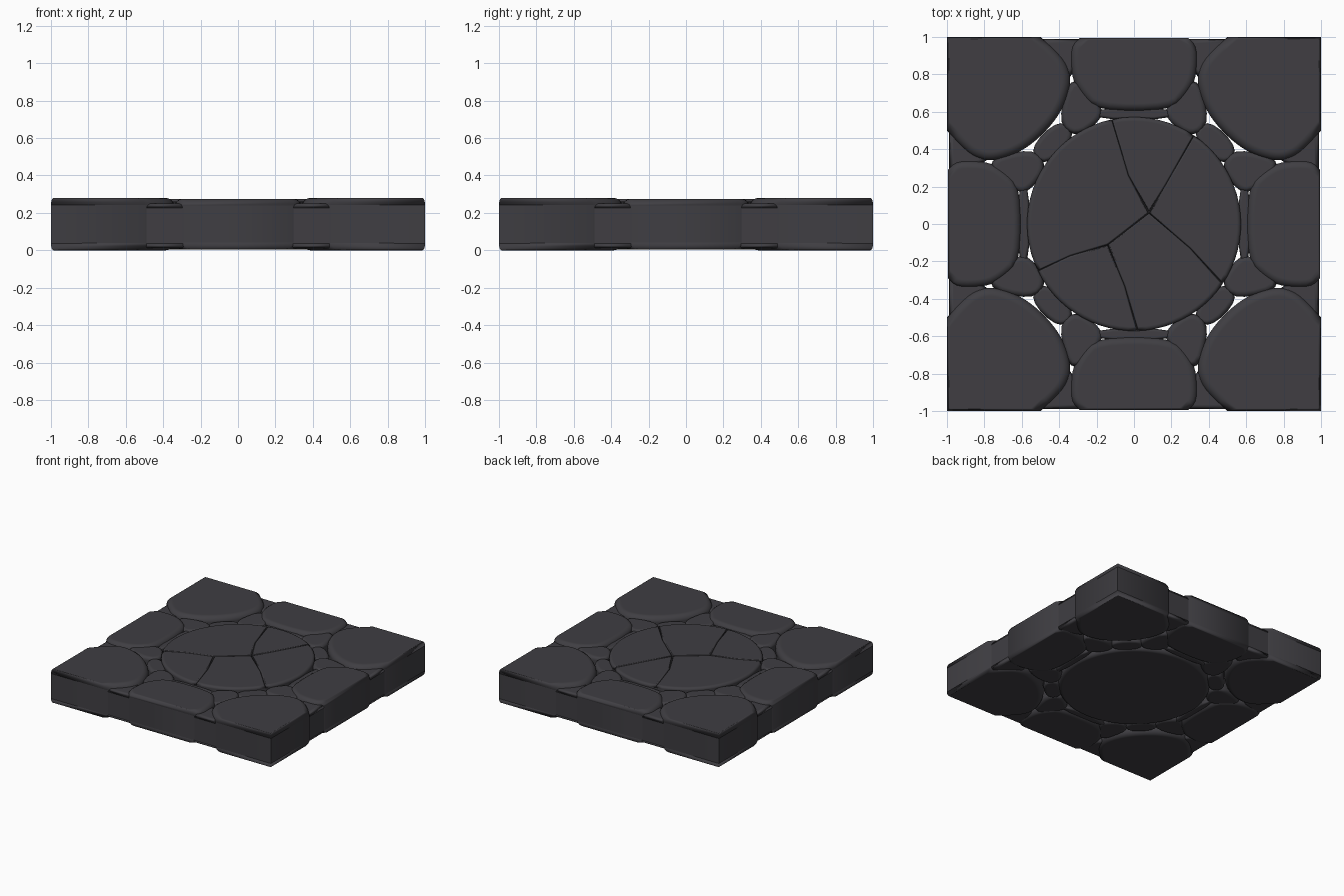
import bpy, bmesh, math
from mathutils import Vector

if "Cube" in bpy.data.objects:
    bpy.data.objects.remove(bpy.data.objects["Cube"])

stone_mat = bpy.data.materials.new("dark slate")
stone_mat.diffuse_color = (0.050, 0.048, 0.055, 1)
stone_mat.use_nodes = True
stone_mat.node_tree.nodes["Principled BSDF"].inputs["Base Color"].default_value = stone_mat.diffuse_color


def on_border(p):
    return abs(p[0]) > 0.985 or abs(p[1]) > 0.985


def round_corners(pts, times=2):
    """Cut outline corners, leaving points on the tile border fixed."""
    for _ in range(times):
        out = []
        for i, p in enumerate(pts):
            a, b = pts[i - 1], pts[(i + 1) % len(pts)]
            if on_border(p):
                out.append(p)
            else:
                out += [p.lerp(a, 0.25), p.lerp(b, 0.25)]
        pts = out
    return pts


def turn(pts, k):
    """Rotate an outline by k quarter turns."""
    for _ in range(k):
        pts = [(-y, x) for x, y in pts]
    return pts


def grow(pts, f):
    cx = sum(p[0] for p in pts) / len(pts)
    cy = sum(p[1] for p in pts) / len(pts)
    return [(cx + (x - cx) * f, cy + (y - cy) * f) for x, y in pts]


def stone(name, pts, z0, z1, bevel, soft, rounding=2):
    """Prism from an outline; soft(a, b) gives the bevel weight of a rim edge."""
    pts = round_corners([Vector(p) for p in pts], rounding)
    bm = bmesh.new()
    lo = [bm.verts.new((p.x, p.y, z0)) for p in pts]
    hi = [bm.verts.new((p.x, p.y, z1)) for p in pts]
    bm.faces.new(lo)
    bm.faces.new(hi)
    n = len(pts)
    for i in range(n):
        j = (i + 1) % n
        bm.faces.new((lo[i], lo[j], hi[j], hi[i]))
    bmesh.ops.recalc_face_normals(bm, faces=bm.faces)
    weight = bm.edges.layers.float.new("bevel_weight_edge")
    for e in bm.edges:
        a, b = (v.co for v in e.verts)
        if abs(a.z - b.z) < 1e-5:
            e[weight] = soft(a, b)
    for f in bm.faces:
        f.smooth = True
    mesh = bpy.data.meshes.new(name)
    bm.to_mesh(mesh)
    bm.free()
    mesh.set_sharp_from_angle(angle=math.radians(50))
    mesh.materials.append(stone_mat)
    ob = bpy.data.objects.new(name, mesh)
    bpy.context.collection.objects.link(ob)
    m = ob.modifiers.new("rounded rim", 'BEVEL')
    m.limit_method = 'WEIGHT'
    m.width = bevel
    m.segments = 4
    m.use_clamp_overlap = False
    m.harden_normals = True
    return ob


def border_soft(a, b):
    return 0.3 if on_border(a) and on_border(b) else 1.0


def even(a, b):
    return 1.0


def rim_soft(a, b):
    return 1.0 if min(a.xy.length, b.xy.length) > 0.55 else 0.4


# Outlines for the back-left corner and back edge
half = [(-0.50, 1.0), (-0.42, 0.93), (-0.36, 0.86), (-0.335, 0.77),
        (-0.365, 0.65), (-0.43, 0.54)]
corner = [(-1, 1)] + half + [(-y, -x) for x, y in reversed(half)]
edge_half = [(-0.29, 0.995), (-0.34, 0.95), (-0.335, 0.79), (-0.29, 0.70), (-0.20, 0.605)]
edge = edge_half + [(-x, y) for x, y in reversed(edge_half)]
strip = [(-0.22, 0.56), (-0.22, 0.62), (0.22, 0.62), (0.22, 0.56)]
filler = [(-0.56, 0.99), (-0.28, 0.99), (-0.31, 0.84), (-0.35, 0.77), (-0.42, 0.86)]
wedge = [(-0.33, 0.80), (-0.40, 0.55), (-0.31, 0.47), (-0.18, 0.56), (-0.18, 0.64)]
block = [(-0.40, 0.56), (-0.31, 0.47), (-0.47, 0.31), (-0.56, 0.40)]


def flip(pts):
    """Mirror across the tile diagonal."""
    return [(-y, -x) for x, y in pts]


for k in range(4):
    stone(f"corner_stone_{k}", turn(corner, k), 0, 0.28, 0.045, border_soft)
    stone(f"edge_stone_{k}", turn(edge, k), 0.004, 0.275, 0.04, border_soft)
    stone(f"thin_strip_{k}", turn(strip, k), 0.012, 0.25, 0.015, even, 1)
    stone(f"middle_chip_{k}", turn(grow(block, 1.06), k), 0.01, 0.25, 0.025, even)
    for side, f in (("a", lambda p: p), ("b", flip)):
        stone(f"gap_filler_{side}{k}", turn(f(filler), k), 0.012, 0.25, 0.025, even, 1)
        stone(f"wedge_chip_{side}{k}", turn(f(grow(wedge, 1.08)), k), 0.01, 0.26, 0.03, even)

# Central disc: solid base with five cracked slabs on top
R = 0.572


def arc(a0, a1):
    n = max(4, round((a1 - a0) / 5))
    return [(R * math.cos(math.radians(a0 + (a1 - a0) * i / n)),
             R * math.sin(math.radians(a0 + (a1 - a0) * i / n))) for i in range(n + 1)]


hub, fork = (0.08, 0.06), (-0.14, -0.11)
north, east, south_east = (-0.03, 0.26), (0.17, 0.21), (0.30, -0.13)
south, west = (-0.05, -0.33), (-0.34, -0.17)
slabs = [
    arc(102, 206) + [west, fork, hub, north],
    arc(56, 102) + [north, hub, east],
    arc(-34, 56) + [east, hub, south_east],
    arc(-88, -34) + [south_east, hub, fork, south],
    arc(206, 272) + [south, fork, west],
]
for i, s in enumerate(slabs):
    stone(f"disc_slab_{i}", s, 0.1, 0.275, 0.022, rim_soft, 0)
stone("disc_base", [(x * 0.996, y * 0.996) for x, y in arc(0, 360)[:-1]],
      0.003, 0.22, 0.03, even, 0)
